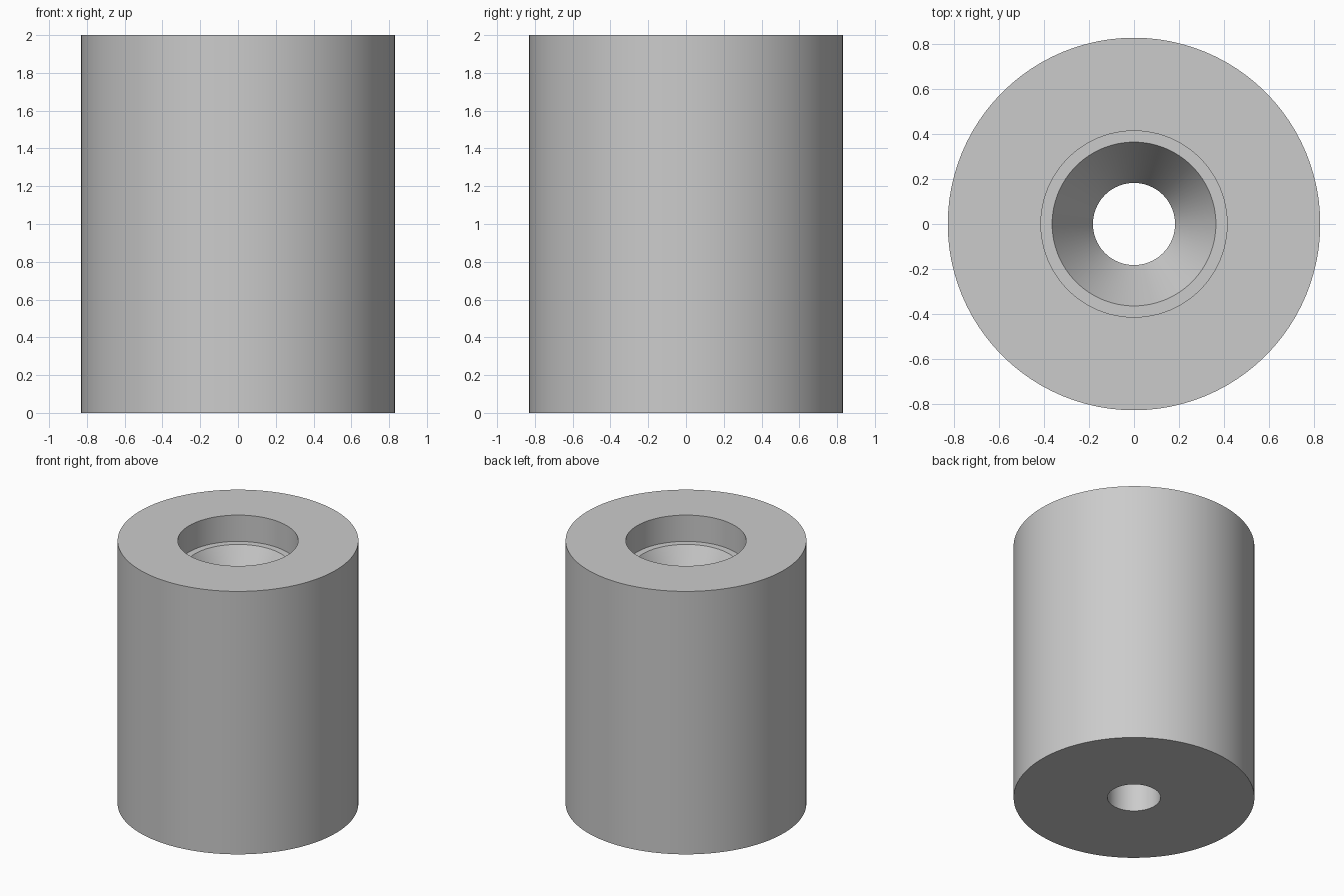
import bpy
import bmesh
import math

SEGMENTS = 96

cube = bpy.data.objects.get("Cube")
if cube:
    bpy.data.objects.remove(cube, do_unlink=True)

# Single plain grey
grey = bpy.data.materials.new("light_grey")
grey.use_nodes = True
colour = (0.6, 0.6, 0.6, 1)
grey.diffuse_color = colour
grey.node_tree.nodes["Principled BSDF"].inputs["Base Color"].default_value = colour

# Closed half section (radius, height): outer wall, counterbore, ledge, countersink, bore
section = [(0.83, 0), (0.83, 2), (0.415, 2), (0.415, 1.8),
           (0.365, 1.8), (0.183, 1.485), (0.183, 0)]

# Revolve the section around the vertical axis
bm = bmesh.new()
verts = [bm.verts.new((r, 0, z)) for r, z in section]
edges = [bm.edges.new((a, b)) for a, b in zip(verts, verts[1:] + verts[:1])]
bmesh.ops.spin(bm, geom=verts + edges, cent=(0, 0, 0), axis=(0, 0, 1),
               angle=math.tau, steps=SEGMENTS, use_merge=False)
bmesh.ops.remove_doubles(bm, verts=bm.verts, dist=0.0005)
bmesh.ops.recalc_face_normals(bm, faces=bm.faces)

mesh = bpy.data.meshes.new("bored_cylinder")
bm.to_mesh(mesh)
bm.free()
mesh.materials.append(grey)
body = bpy.data.objects.new("bored_cylinder", mesh)
bpy.context.collection.objects.link(body)

# Smooth round walls with crisp rims
bpy.ops.object.select_all(action="DESELECT")
body.select_set(True)
bpy.context.view_layer.objects.active = body
bpy.ops.object.shade_smooth_by_angle(angle=math.radians(25))
